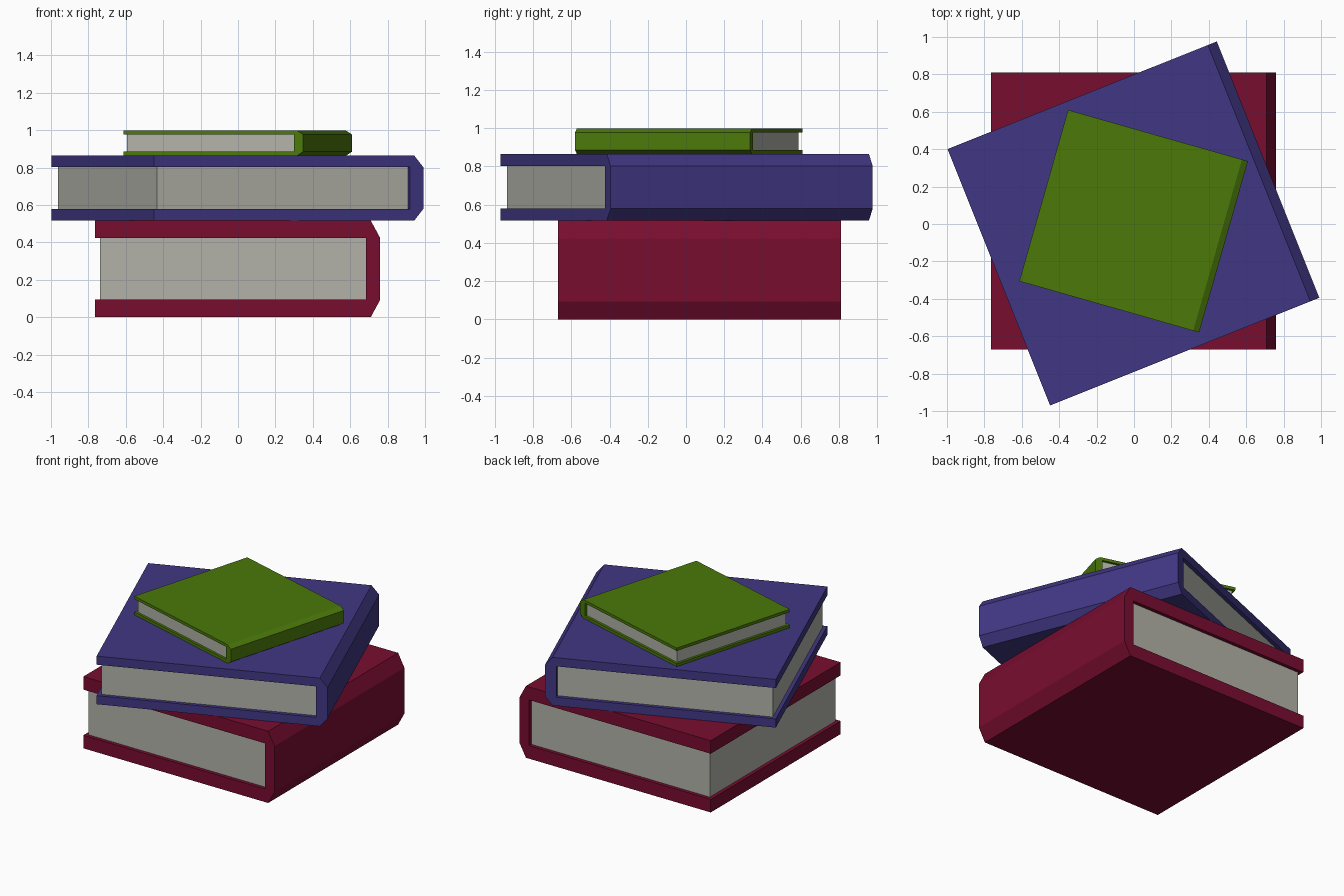
import bpy
import bmesh
from math import radians

if "Cube" in bpy.data.objects:
    bpy.data.objects.remove(bpy.data.objects["Cube"])


def material(name, rgb):
    mat = bpy.data.materials.new(name)
    mat.diffuse_color = (*rgb, 1)
    mat.use_nodes = True
    mat.node_tree.nodes["Principled BSDF"].inputs["Base Color"].default_value = mat.diffuse_color
    return mat


def extruded(name, profile, y0, y1, mat, place, turn):
    """Extrude an x-z profile along y, then place it and turn it about z."""
    bm = bmesh.new()
    face = bm.faces.new([bm.verts.new((x, y0, z)) for x, z in profile])
    ext = bmesh.ops.extrude_face_region(bm, geom=[face])
    moved = [g for g in ext["geom"] if isinstance(g, bmesh.types.BMVert)]
    bmesh.ops.translate(bm, verts=moved, vec=(0, y1 - y0, 0))
    bmesh.ops.recalc_face_normals(bm, faces=bm.faces)
    mesh = bpy.data.meshes.new(name)
    bm.to_mesh(mesh)
    bm.free()
    mesh.materials.append(mat)
    obj = bpy.data.objects.new(name, mesh)
    obj.location = place
    obj.rotation_euler.z = radians(turn)
    bpy.context.collection.objects.link(obj)


def book(name, w, d, z0, z1, board, x, y, turn, rgb):
    h, r, s = z1 - z0, w / 2, d / 2
    chamfer, spine, inset = w / 30, w / 20, w / 60
    place = (x, y, z0)
    # C-shaped cover with a chamfered spine on +x
    cover = [(-r, 0), (r - chamfer, 0), (r, board), (r, h - board),
             (r - chamfer, h), (-r, h), (-r, h - board),
             (r - spine, h - board), (r - spine, board), (-r, board)]
    extruded(name + "_cover", cover, -s, s, material(name + "_cloth", rgb), place, turn)
    # Page block, set in from the three open edges
    pages = [(-r + inset, board), (r - spine, board),
             (r - spine, h - board), (-r + inset, h - board)]
    extruded(name + "_pages", pages, -s + inset, s - inset, paper, place, turn)


paper = material("paper", (0.45, 0.45, 0.40))

# Stack from bottom to top
book("bottom_book", 1.525, 1.48, 0.0, 0.517, 0.094, -0.002, 0.07, 0, (0.19, 0.004, 0.03))
book("middle_book", 1.55, 1.476, 0.517, 0.864, 0.062, -0.003, 0.003, 21.8, (0.052, 0.038, 0.23))
book("top_book", 1.0, 0.952, 0.864, 0.998, 0.021, -0.002, 0.015, -15.9, (0.07, 0.19, 0.003))
